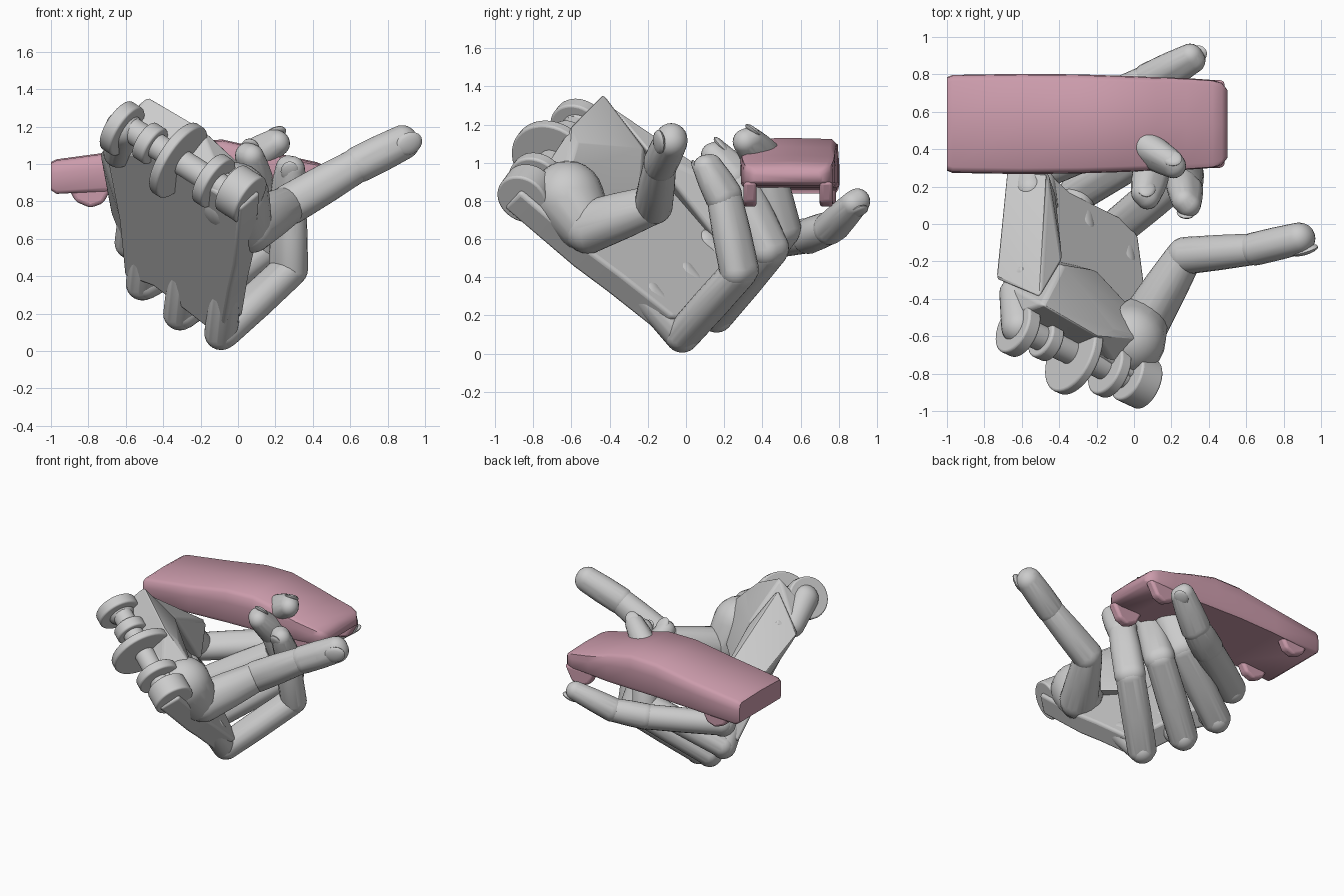
import bpy, bmesh
from math import pi
from mathutils import Vector

if "Cube" in bpy.data.objects:
    bpy.data.objects.remove(bpy.data.objects["Cube"])

N = Vector((0.67, 0.51, 0.535)).normalized()      # direction the palm faces
AXLE = Vector((-0.78, 0.36, 0.50)).normalized()   # wrist axle direction

def plane(x, z):
    """Point on the back-of-hand plane."""
    return Vector((x, -0.14 - 1.31 * x - 1.045 * z, z))

def finish(bm, name, bevel=0.0, angle=40, mat=None):
    bmesh.ops.recalc_face_normals(bm, faces=bm.faces)
    me = bpy.data.meshes.new(name)
    bm.to_mesh(me)
    bm.free()
    ob = bpy.data.objects.new(name, me)
    bpy.context.collection.objects.link(ob)
    if mat:
        me.materials.append(mat)
    if bevel:
        m = ob.modifiers.new("bevel", "BEVEL")
        m.width, m.segments, m.limit_method = bevel, 3, "ANGLE"
    bpy.context.view_layer.objects.active = ob
    for o in bpy.context.selected_objects:
        o.select_set(False)
    ob.select_set(True)
    bpy.ops.object.shade_smooth_by_angle(angle=angle * pi / 180)
    return ob

def add_hull(bm, points=(), balls=()):
    """Add the convex hull of points and (centre, radius) balls."""
    t = bmesh.new()
    for p in points:
        t.verts.new(p)
    for c, r in balls:
        res = bmesh.ops.create_uvsphere(t, u_segments=20, v_segments=12, radius=r)
        bmesh.ops.translate(t, verts=res["verts"], vec=Vector(c))
    src = [v.co.copy() for v in t.verts]
    t.free()
    t = bmesh.new()
    for p in src:
        t.verts.new(p)
    res = bmesh.ops.convex_hull(t, input=t.verts)
    junk = {g for g in res["geom_interior"] + res["geom_unused"] if isinstance(g, bmesh.types.BMVert)}
    bmesh.ops.delete(t, geom=list(junk), context="VERTS")
    bmesh.ops.dissolve_limit(t, angle_limit=0.01, verts=t.verts, edges=t.edges)
    me = bpy.data.meshes.new("tmp")
    t.to_mesh(me)
    t.free()
    bm.from_mesh(me)
    bpy.data.meshes.remove(me)

def add_nail(bm, tip, direction, out, r):
    d = Vector(direction).normalized()
    o = Vector(out)
    o = (o - d * o.dot(d)).normalized()
    s = d.cross(o)
    c = Vector(tip) + o * r * 0.8
    res = bmesh.ops.create_uvsphere(bm, u_segments=16, v_segments=8, radius=1)
    for v in res["verts"]:
        q = v.co.copy()
        v.co = c + d * q.x * r * 0.9 + s * q.y * r * 0.7 + o * q.z * r * 0.27

def finger(name, path, radii, out, wide=0.02):
    """Chain of tapered oval segments with a nail on the last one."""
    bm = bmesh.new()
    n = len(path) - 1
    pts = [Vector(p) for p in path]
    side = (pts[1] - pts[0]).cross(pts[2] - pts[1]).normalized()   # hinge axis
    for i in range(n):
        a, b = pts[i], pts[i + 1]
        d = (b - a).normalized()
        ra, rb = radii[i], radii[i + 1]
        balls = []
        for s in (-1, 1):
            o = side * s * wide
            balls += [(a + d * 0.01 + o, ra), (a.lerp(b, 0.5) + o, (ra + rb) * 0.5), (b - d * 0.01 + o * 0.8, rb * 0.96)]
        add_hull(bm, balls=balls)
    add_nail(bm, pts[-1], pts[-1] - pts[-2], out, radii[-1])
    return finish(bm, name)

# palm back plate
outline = [(-0.71, 1.06), (-0.64, 0.7), (-0.61, 0.4), (-0.45, 0.34), (-0.28, 0.21), (-0.14, 0.1),
           (-0.08, 0.11), (-0.045, 0.32), (-0.015, 0.45), (0.015, 0.76), (-0.1, 0.84), (-0.3, 0.96), (-0.5, 1.06)]
bm = bmesh.new()
face = bm.faces.new([bm.verts.new(plane(x, z)) for x, z in outline])
ext = bmesh.ops.extrude_face_region(bm, geom=[face])
bmesh.ops.translate(bm, vec=N * 0.16, verts=[g for g in ext["geom"] if isinstance(g, bmesh.types.BMVert)])
finish(bm, "palm_plate", 0.02)

# heel of the palm
bm = bmesh.new()
add_hull(bm, [(-0.49, -0.43, 1.36), (-0.60, -0.47, 1.24), (-0.20, -0.60, 1.19), (-0.10, -0.57, 1.10),
              (-0.70, -0.32, 1.07), (-0.60, -0.15, 0.86), (-0.02, -0.88, 0.76), (-0.38, -0.22, 1.08),
              (-0.2, -0.25, 0.72), (0.08, -0.55, 0.75), (0.06, -0.62, 0.95)])
finish(bm, "palm_heel", 0.015, 30)

# little-finger side of the palm
bm = bmesh.new()
add_hull(bm, [(-0.74, -0.30, 1.06), (-0.50, -0.40, 1.30), (-0.38, -0.2, 1.06), (-0.68, 0.30, 0.74),
              (-0.46, 0.28, 0.84), (-0.6, 0.33, 0.54), (-0.42, 0.16, 0.6), (-0.63, -0.02, 0.72)])
finish(bm, "palm_outer_side", 0.02, 30)

# fingers
fingers = {
    "index": ([(-0.09, -0.02, 0.095), (0.27, 0.28, 0.43), (0.27, 0.20, 0.82), (0.28, 0.11, 0.985)], (0.0, -1, 0.3)),
    "middle": ([(-0.31, 0.16, 0.20), (0.14, 0.44, 0.54), (0.09, 0.27, 0.92), (0.06, 0.15, 1.05)], (0.2, 1, 0.5)),
    "ring": ([(-0.51, 0.28, 0.36), (-0.01, 0.50, 0.64), (0.07, 0.40, 1.03), (0.21, 0.32, 1.12)], (0.2, 0.4, 1)),
    "little": ([(-0.57, 0.37, 0.58), (-0.12, 0.65, 0.62), (0.08, 0.76, 0.66), (0.315, 0.89, 0.795)], (0.4, 0.3, -1)),
}
for name, (path, out) in fingers.items():
    finger(name + "_finger", path, (0.082, 0.09, 0.085, 0.07), out)
    # knuckle lobe running back into the palm
    k = Vector(path[0])
    back = (plane(-0.3, 0.9) - plane(-0.3, 0.3)).normalized()
    bm = bmesh.new()
    add_hull(bm, balls=[(k, 0.09), (k + back * 0.28 + N * 0.03, 0.085)])
    finish(bm, name + "_knuckle")

# thumb
bm = bmesh.new()
add_hull(bm, balls=[((-0.02, -0.62, 0.82), 0.19), ((0.03, -0.54, 0.69), 0.15)])
finish(bm, "thumb_base")
finger("thumb", [(0.06, -0.52, 0.66), (0.27, -0.17, 0.78), (0.64, -0.135, 0.995), (0.89, -0.075, 1.12)],
       (0.13, 0.1, 0.088, 0.088), (0.4, -0.8, -0.1), 0.01)

# wrist hinge discs: centre, radius, thickness
discs = [((-0.62, -0.56, 1.19), 0.15, 0.08), ((-0.47, -0.62, 1.11), 0.11, 0.08),
         ((-0.32, -0.70, 1.02), 0.22, 0.06), ((-0.13, -0.78, 0.91), 0.15, 0.07),
         ((0.015, -0.835, 0.84), 0.14, 0.14), ((-0.30, -0.70, 1.01), 0.07, 0.70)]
for i, (c, r, t) in enumerate(discs):
    bm = bmesh.new()
    bmesh.ops.create_cone(bm, cap_ends=True, segments=40, radius1=r, radius2=r, depth=t)
    bm.transform(AXLE.to_track_quat("Z", "Y").to_matrix().to_4x4())
    bmesh.ops.translate(bm, verts=bm.verts, vec=Vector(c))
    finish(bm, "wrist_axle" if i == 5 else "wrist_disc_%d" % (i + 1), 0.012)

# lug joining the outer wrist disc to the palm
bm = bmesh.new()
add_hull(bm, balls=[((-0.61, -0.55, 1.19), 0.1), ((-0.64, -0.37, 1.06), 0.08)])
finish(bm, "wrist_lug")

# toy car body
pink = bpy.data.materials.new("pink")
pink.diffuse_color = (0.60, 0.33, 0.41, 1)
pink.use_nodes = True
pink.node_tree.nodes["Principled BSDF"].inputs["Base Color"].default_value = pink.diffuse_color
# stations along the body: x, half width, top z, bottom z
stations = [(-1.0, 0.25, 1.01, 0.86), (-0.97, 0.262, 1.025, 0.84), (-0.6, 0.268, 1.075, 0.86),
            (-0.3, 0.265, 1.125, 0.87), (-0.08, 0.258, 1.13, 0.87), (0.12, 0.25, 1.085, 0.87),
            (0.28, 0.245, 1.04, 0.88), (0.42, 0.235, 1.01, 0.88), (0.47, 0.22, 0.99, 0.89), (0.5, 0.18, 0.96, 0.9)]
bm = bmesh.new()
rings = []
for x, w, top, bot in stations:
    h = top - bot
    prof = [(-w * 0.95, bot), (-w, bot + 0.1 * h), (-w, top - 0.4 * h), (-w * 0.98, top - 0.12 * h), (-w * 0.88, top - 0.006)]
    pts = prof + [(0, top)] + [(-y, z) for y, z in reversed(prof)]
    rings.append([bm.verts.new((x, 0.535 + y, z)) for y, z in pts])
for a, b in zip(rings, rings[1:]):
    for i in range(len(a)):
        j = (i + 1) % len(a)
        bm.faces.new((a[i], a[j], b[j], b[i]))
bm.faces.new(rings[0])
bm.faces.new(rings[-1])
finish(bm, "car_body", 0.0, 50, pink)

# wheel bumps
for x in (-0.79, 0.36):
    for side in (-1, 1):
        bm = bmesh.new()
        y = 0.535 + side * (0.215 if x < 0 else 0.2)
        add_hull(bm, [(x + dx, y + dy, z) for dx, z in ((-0.13, 0.9), (-0.08, 0.8), (0, 0.765), (0.07, 0.79), (0.13, 0.9))
                      for dy in (-0.035, 0.035)])
        finish(bm, "wheel_%s_%s" % ("rear" if x < 0 else "front", "left" if side < 0 else "right"), 0.02, 40, pink)
